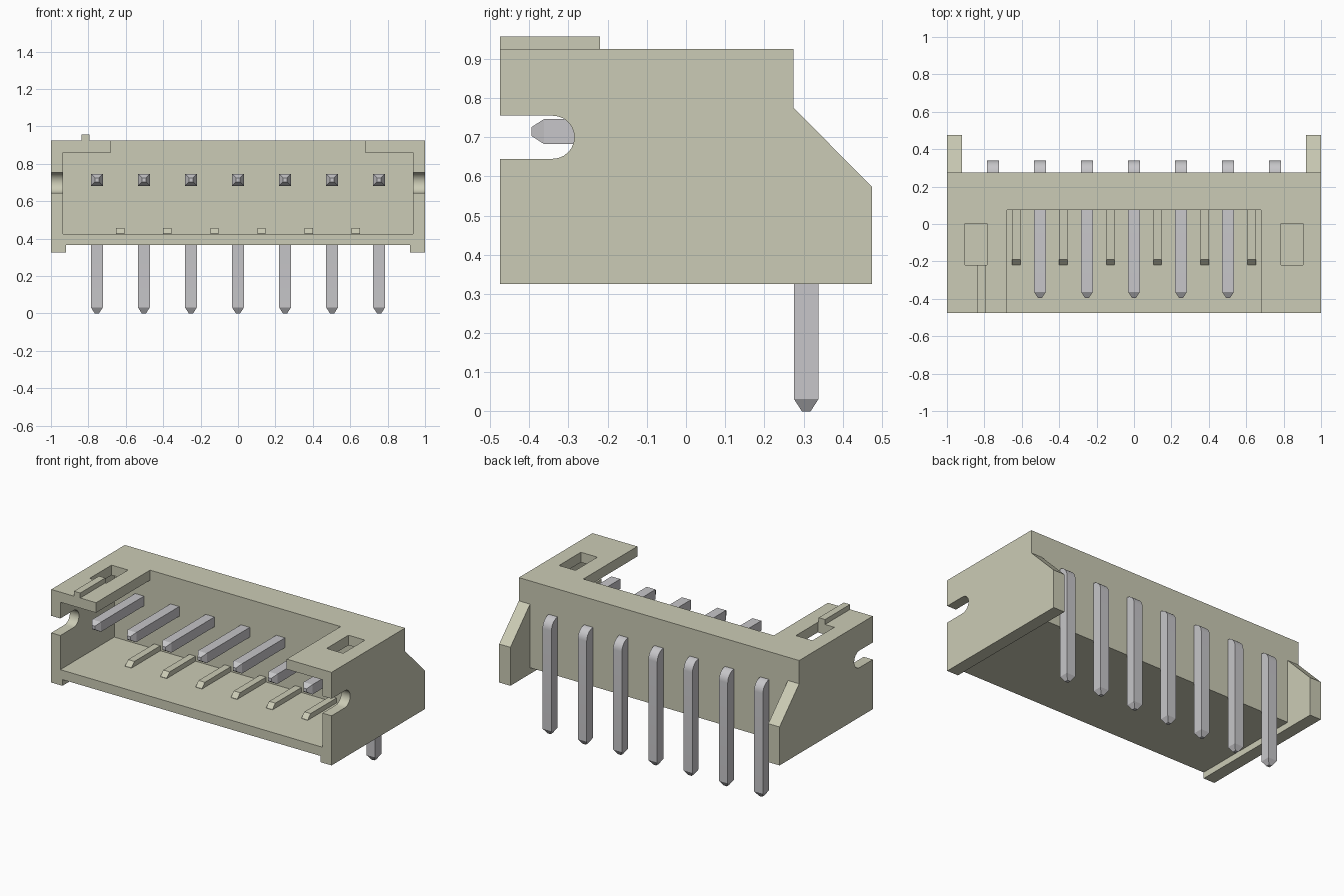
import bpy, bmesh, math
from mathutils import Vector

cube = bpy.data.objects.get("Cube")
if cube:
    bpy.data.objects.remove(cube, do_unlink=True)


def material(name, rgb):
    m = bpy.data.materials.new(name)
    m.use_nodes = True
    m.diffuse_color = (*rgb, 1)
    bsdf = next(n for n in m.node_tree.nodes if n.type == 'BSDF_PRINCIPLED')
    bsdf.inputs["Base Color"].default_value = (*rgb, 1)
    return m


BEIGE = material("beige plastic", (0.60, 0.60, 0.465))
METAL = material("grey metal", (0.57, 0.565, 0.585))


def finish(name, bm, mat):
    bmesh.ops.recalc_face_normals(bm, faces=bm.faces)
    me = bpy.data.meshes.new(name)
    bm.to_mesh(me)
    bm.free()
    me.materials.append(mat)
    ob = bpy.data.objects.new(name, me)
    bpy.context.collection.objects.link(ob)
    return ob


def activate(ob):
    bpy.ops.object.select_all(action='DESELECT')
    ob.select_set(True)
    bpy.context.view_layer.objects.active = ob


def smooth(ob):
    activate(ob)
    bpy.ops.object.shade_smooth_by_angle(angle=math.radians(30))


def prism(name, profile, x0, x1, mat=BEIGE):
    """Extrude a (y, z) profile along x."""
    bm = bmesh.new()
    face = bm.faces.new([bm.verts.new((x0, y, z)) for y, z in profile])
    ext = bmesh.ops.extrude_face_region(bm, geom=[face])
    moved = [v for v in ext["geom"] if isinstance(v, bmesh.types.BMVert)]
    bmesh.ops.translate(bm, verts=moved, vec=(x1 - x0, 0, 0))
    return finish(name, bm, mat)


def box(name, x0, x1, y0, y1, z0, z1):
    return prism(name, [(y0, z0), (y1, z0), (y1, z1), (y0, z1)], x0, x1)


def cut(ob, cutter):
    mod = ob.modifiers.new("cut", 'BOOLEAN')
    mod.operation = 'DIFFERENCE'
    mod.solver = 'EXACT'
    mod.object = cutter
    activate(ob)
    bpy.ops.object.modifier_apply(modifier=mod.name)
    bpy.data.objects.remove(cutter, do_unlink=True)


# Housing: side profile across the full width, then hollowed out
housing = prism("housing", [(-0.475, 0.325), (0.475, 0.325), (0.475, 0.573),
                            (0.275, 0.775), (0.275, 0.925), (-0.475, 0.925)], -1, 1)
cut(housing, box("rear_cutter", -0.92, 0.92, 0.275, 0.7, 0.1, 1.1))
cut(housing, box("underside_cutter", -0.92, 0.92, -0.7, 0.7, 0.1, 0.365))
cut(housing, box("cavity_cutter", -0.935, 0.935, -0.7, 0.075, 0.425, 0.86))
cut(housing, box("top_opening_cutter", -0.68, 0.68, -0.7, 0.075, 0.6, 1.1))
for s in (-1, 1):
    cut(housing, box("window_cutter", s * 0.845 - 0.059, s * 0.845 + 0.059,
                     -0.22, 0.003, 0.8, 1.1))

# Round-ended slots in both side walls
R = 0.055
arc = [(-0.34 + R * math.cos(a), 0.70 + R * math.sin(a))
       for a in (math.radians(-90 + 15 * i) for i in range(13))]
cut(housing, prism("slot_cutter", [(-0.7, 0.645)] + arc + [(-0.7, 0.755)], -1.2, 1.2))
smooth(housing)

# Key ridge on top
box("key_ridge", -0.838, -0.793, -0.475, -0.22, 0.92, 0.957)

# Ribs on the cavity floor, bevelled at the front end
PITCH = 0.2515
for i in range(6):
    x = (i - 2.5) * PITCH
    prism("floor_rib_%d" % (i + 1), [(-0.22, 0.42), (-0.22, 0.427), (-0.19, 0.457),
                                     (0.08, 0.457), (0.08, 0.42)], x - 0.0225, x + 0.0225)

# Bent square pins with tapered tips: sections are (y, z, outward direction, half size)
H, TIP, RI = 0.0315, 0.011, 0.004
CY, CZ, YC, ZC = 0.2715, 0.679, 0.307, 0.7145
sections = [(-0.395, ZC, 90, TIP), (-0.363, ZC, 90, H)]
for i in range(9):
    a = 90 - 90 * i / 8
    r = H + RI
    sections.append((CY + r * math.cos(math.radians(a)),
                     CZ + r * math.sin(math.radians(a)), a, H))
sections += [(YC, 0.032, 0, H), (YC, 0, 0, TIP)]


def pin(name, x):
    bm = bmesh.new()
    rings = []
    for y, z, a, h in sections:
        n = Vector((0, math.cos(math.radians(a)), math.sin(math.radians(a)))) * h
        c = Vector((x, y, z))
        sx = Vector((h, 0, 0))
        rings.append([bm.verts.new(p) for p in (c - sx - n, c + sx - n, c + sx + n, c - sx + n)])
    for p, q in zip(rings, rings[1:]):
        for k in range(4):
            bm.faces.new((p[k], p[(k + 1) % 4], q[(k + 1) % 4], q[k]))
    bm.faces.new(rings[0])
    bm.faces.new(rings[-1])
    smooth(finish(name, bm, METAL))


for i in range(7):
    pin("pin_%d" % (i + 1), (i - 3) * PITCH)
